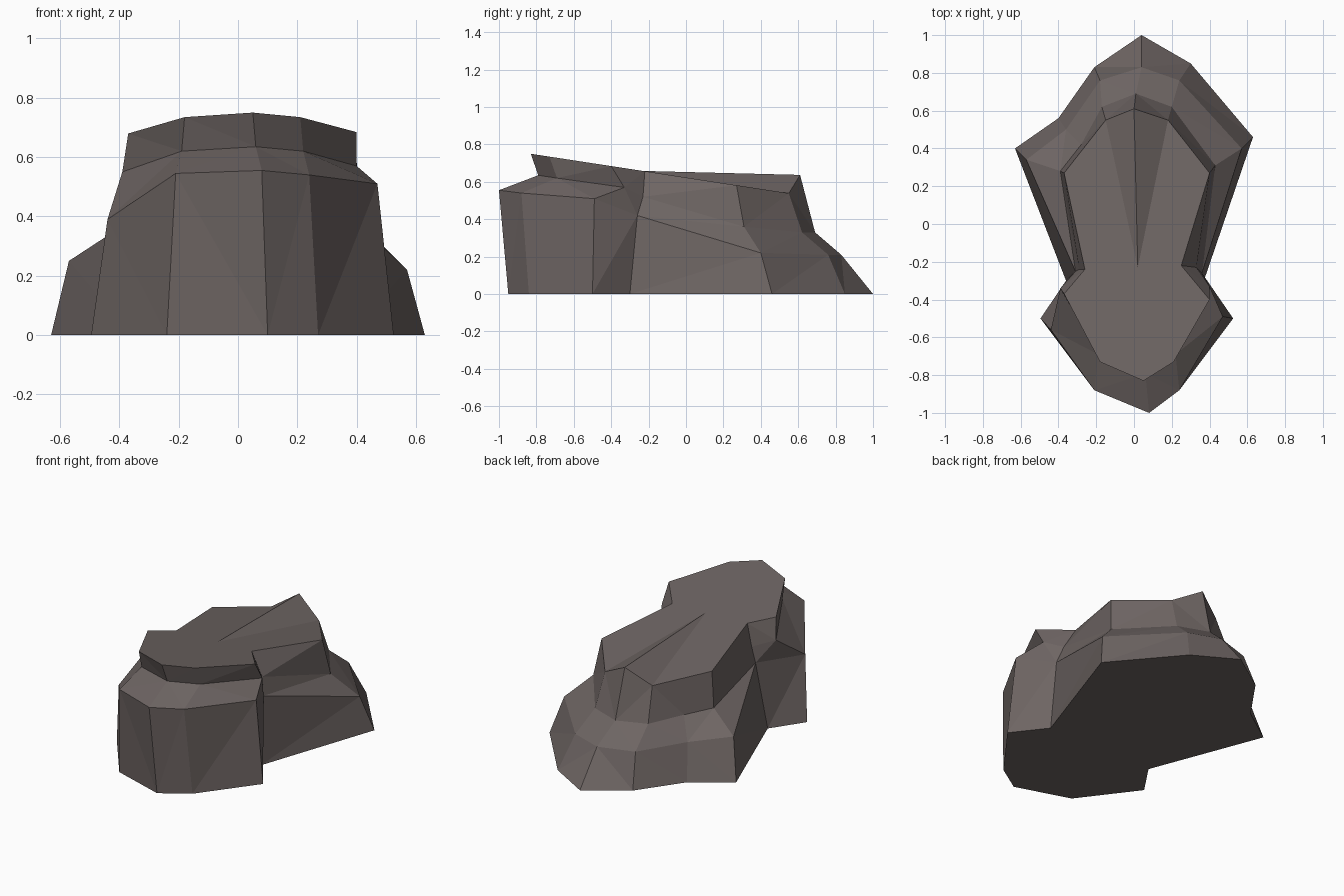
import bpy, bmesh

if "Cube" in bpy.data.objects:
    bpy.data.objects.remove(bpy.data.objects["Cube"])

# Columns run clockwise (seen from above) from the back middle.
# Each: foot (x, y), lower ledge (x, y, z), upper ledge (x, y, z), rim (x, y)
back_right = [
    ((.04, 1.0), (.04, .83, .21), (.01, .69, .33), (0, .61)),
    ((.30, .85), (.24, .76, .21), (.20, .62, .33), (.18, .55)),
    ((.63, .46), (.57, .40, .22), (.43, .31, .36), (.40, .27)),
    ((.37, -.30), (.36, -.26, .42), (.33, -.23, .52), (.25, -.22)),
]
front_lobe = [
    ((.525, -.50), (.47, -.49, .51), (.40, -.33, .57), (.40, -.40)),
    ((.27, -.84), (.24, -.88, .54), (.22, -.69, .62), (.21, -.73)),
    ((.10, -.95), (.08, -1.0, .555), (.06, -.79, .635), (.05, -.83)),
    ((-.24, -.84), (-.21, -.88, .545), (-.19, -.69, .62), (-.18, -.73)),
    ((-.495, -.50), (-.44, -.56, .39), (-.39, -.34, .55), (-.37, -.37)),
]
back_left = [
    ((-.36, -.30), (-.31, -.25, .42), (-.29, -.24, .52), (-.26, -.24)),
    ((-.63, .40), (-.57, .34, .25), (-.39, .28, .36), (-.37, .27)),
    ((-.40, .56), (-.36, .50, .22), (-.28, .42, .34), (-.26, .41)),
    ((-.21, .83), (-.18, .76, .21), (-.17, .62, .33), (-.15, .55)),
]
columns = back_right + front_lobe + back_left


def top_z(y):
    """Sloping plane of the rock's top."""
    return .623 - .153 * y


bm = bmesh.new()
cols = []
for i, (foot, low, high, rim) in enumerate(columns):
    z = .637 if i == 0 else top_z(rim[1])  # raised peak at the back
    cols.append([bm.verts.new(p) for p in ((*foot, 0), low, high, (*rim, z))])

# Side walls and top fan
centre = bm.verts.new((.02, -.23, top_z(-.23)))
for a, b in zip(cols, cols[1:] + cols[:1]):
    for k in range(3):
        bm.faces.new((a[k], b[k], b[k + 1], a[k + 1]))
    bm.faces.new((a[3], b[3], centre))

# Flat underside
bm.faces.new([c[0] for c in cols])
bmesh.ops.triangulate(bm, faces=bm.faces[:])
bmesh.ops.recalc_face_normals(bm, faces=bm.faces[:])

mesh = bpy.data.meshes.new("rock")
bm.to_mesh(mesh)
bm.free()
rock = bpy.data.objects.new("rock", mesh)
bpy.context.collection.objects.link(rock)

stone = bpy.data.materials.new("brown grey stone")
stone.diffuse_color = (.155, .13, .125, 1)
stone.use_nodes = True
stone.node_tree.nodes["Principled BSDF"].inputs["Base Color"].default_value = stone.diffuse_color
mesh.materials.append(stone)
